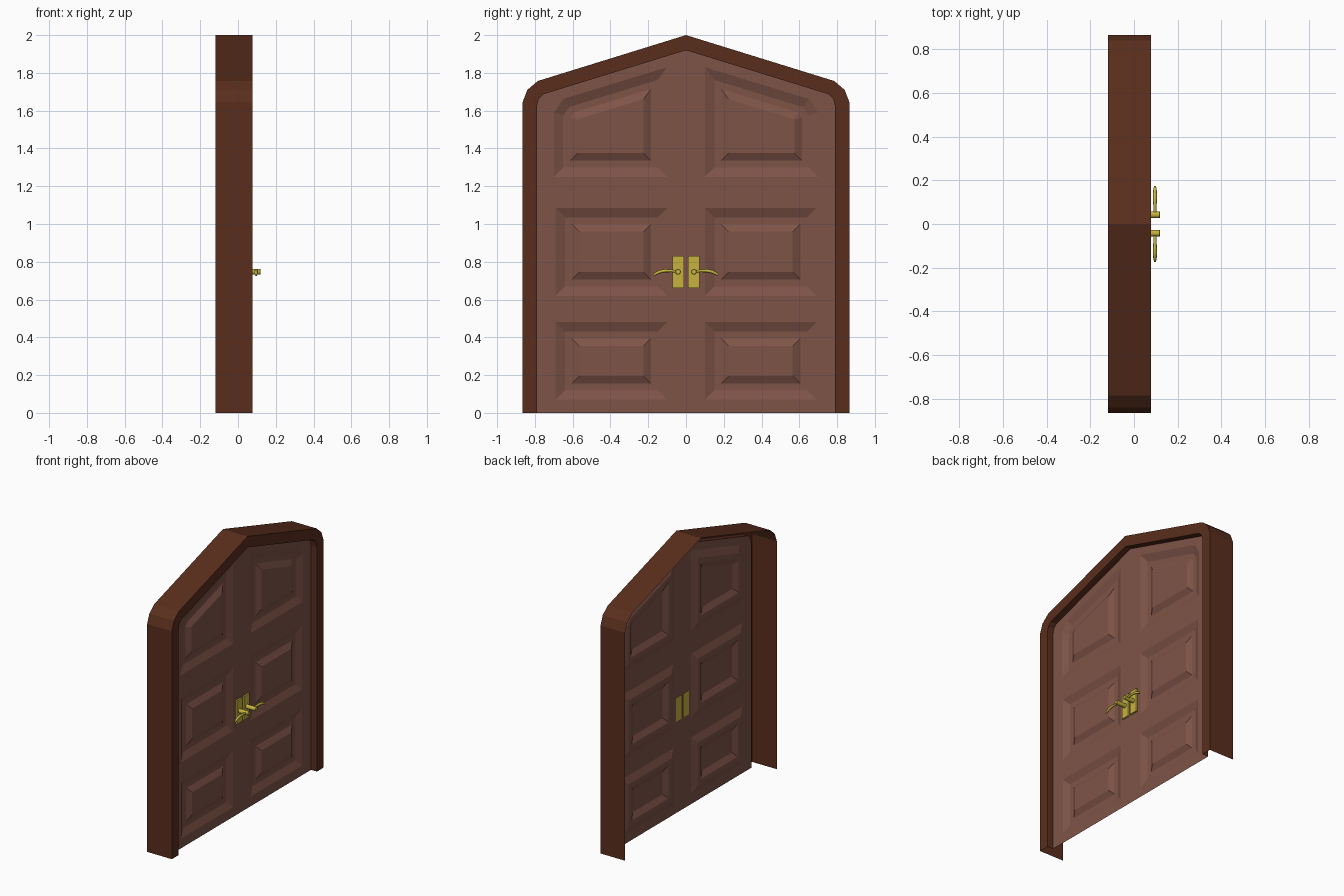
import bpy, bmesh, math

if "Cube" in bpy.data.objects:
    bpy.data.objects.remove(bpy.data.objects["Cube"])

def material(name, rgb):
    m = bpy.data.materials.new(name)
    m.diffuse_color = (*rgb, 1)
    m.use_nodes = True
    m.node_tree.nodes["Principled BSDF"].inputs["Base Color"].default_value = m.diffuse_color
    return m

FRAME = material("dark_wood", (0.10, 0.027, 0.012))
DOOR = material("door_wood", (0.21, 0.088, 0.064))
BRASS = material("brass", (0.57, 0.45, 0.05))
BACK_X, FRONT_X, DOOR_X = -0.12, 0.077, 0.03

def add_object(name, data, mat):
    ob = bpy.data.objects.new(name, data)
    bpy.context.collection.objects.link(ob)
    data.materials.append(mat)
    return ob

def finish(name, bm, mat):
    me = bpy.data.meshes.new(name)
    bm.to_mesh(me)
    bm.free()
    return add_object(name, me, mat)

def arch(half):
    """Full outline from the +y half; its last point lies on the ridge."""
    return half + [(-y, z) for y, z in reversed(half[:-1])]

outer = arch([(0.865, 0), (0.865, 1.645), (0.84, 1.71), (0.785, 1.757), (0, 2)])
inner = arch([(0.79, 0), (0.79, 1.62), (0.78, 1.66), (0.755, 1.687), (0, 1.92)])

# Door frame: open-backed skin, outer wall, front strip, reveal
bm = bmesh.new()
rings = [[bm.verts.new((x, y, z)) for y, z in loop] for x, loop in
         ((BACK_X, outer), (FRONT_X, outer), (FRONT_X, inner), (DOOR_X, inner))]
for a, b in zip(rings, rings[1:]):
    for i in range(len(a) - 1):
        bm.faces.new((a[i], a[i + 1], b[i + 1], b[i]))
finish("door_frame", bm, FRAME)

# Door sheet with six panel openings
def rect(z0, z1):
    return [(0.10, z0), (0.69, z0), (0.69, z1), (0.10, z1)]

panels = [rect(0.07, 0.48), rect(0.62, 1.085),
          [(0.10, 1.25), (0.70, 1.25), (0.70, 1.59), (0.65, 1.662), (0.10, 1.83)]]
panels += [[(-y, z) for y, z in reversed(p)] for p in panels]

bm = bmesh.new()
def loop_edges(points):
    vs = [bm.verts.new((DOOR_X, y, z)) for y, z in points]
    return vs, [bm.edges.new((vs[i - 1], vs[i])) for i in range(len(vs))]

edges = loop_edges(inner)[1]
panel_verts = []
for p in panels:
    vs, es = loop_edges(p)
    panel_verts.append(vs)
    edges += es
bmesh.ops.triangle_fill(bm, edges=edges, use_beauty=True, normal=(1, 0, 0))
bm.normal_update()
for f in bm.faces:
    if f.normal.x < 0:
        f.normal_flip()

# Panels: recessed bevel, flat channel, raised field
faces = [bm.faces.get(vs) or bm.faces.new(vs) for vs in panel_verts]
bm.normal_update()
for width, depth in ((0.05, -0.02), (0.035, 0), (0.04, 0.02)):
    bmesh.ops.inset_individual(bm, faces=faces, thickness=width, depth=depth,
                               use_even_offset=True)
    bm.normal_update()
finish("double_door", bm, DOOR)

# Handles: plate, spindle and curved lever on each leaf
for side, label in ((1, "right"), (-1, "left")):
    bpy.ops.mesh.primitive_cube_add(size=1, location=(DOOR_X + 0.005, side * 0.041, 0.745))
    plate = bpy.context.object
    plate.name = label + "_handle_plate"
    plate.scale = (0.014, 0.062, 0.17)
    plate.data.materials.append(BRASS)

    bpy.ops.mesh.primitive_cylinder_add(vertices=8, radius=0.016, depth=0.09,
                                        location=(0.075, side * 0.042, 0.747),
                                        rotation=(0, math.pi / 2, 0))
    spindle = bpy.context.object
    spindle.name = label + "_handle_spindle"
    spindle.data.materials.append(BRASS)
    bevel = spindle.modifiers.new("edge", 'BEVEL')
    bevel.width, bevel.segments = 0.003, 1

    cu = bpy.data.curves.new(label + "_handle_lever", 'CURVE')
    cu.dimensions = '3D'
    cu.bevel_depth = 0.009
    cu.bevel_resolution = 2
    cu.use_fill_caps = True
    path = [(0.042, 0.747, 0.8), (0.075, 0.752, 0.8), (0.11, 0.753, 1),
            (0.14, 0.747, 1), (0.16, 0.737, 0.85), (0.172, 0.728, 0.5)]
    sp = cu.splines.new('POLY')
    sp.points.add(len(path) - 1)
    for pt, (y, z, r) in zip(sp.points, path):
        pt.co = (0.096, side * y, z, 1)
        pt.radius = r
    add_object(label + "_handle_lever", cu, BRASS)
